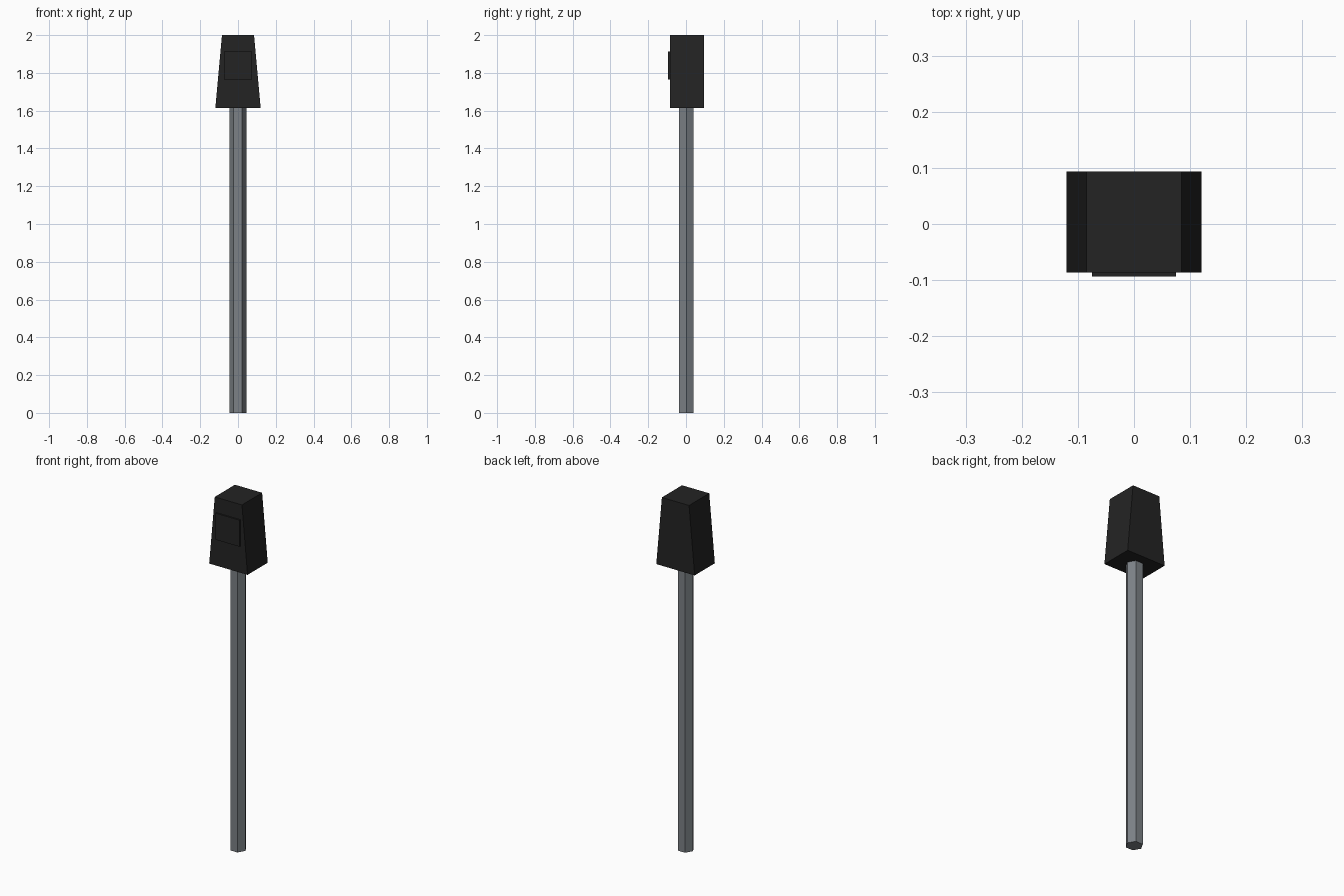
import bpy
import math

if "Cube" in bpy.data.objects:
    bpy.data.objects.remove(bpy.data.objects["Cube"])

Y0 = 0.004  # pole and head share this depth centre, the front plate balances it


def material(name, rgb):
    m = bpy.data.materials.new(name)
    m.diffuse_color = (*rgb, 1.0)
    m.use_nodes = True
    m.node_tree.nodes["Principled BSDF"].inputs["Base Color"].default_value = m.diffuse_color
    return m


black = material("matte black", (0.017, 0.017, 0.017))
steel = material("grey steel", (0.20, 0.22, 0.24))


def prism(name, profile, y_front, y_back, mat):
    """Extrude an x-z profile along y."""
    n = len(profile)
    verts = [(x, y, z) for y in (y_front, y_back) for x, z in profile]
    faces = [list(range(n)), list(range(2 * n - 1, n - 1, -1))]
    faces += [[i, i + n, (i + 1) % n + n, (i + 1) % n] for i in range(n)]
    mesh = bpy.data.meshes.new(name)
    mesh.from_pydata(verts, [], faces)
    mesh.materials.append(mat)
    obj = bpy.data.objects.new(name, mesh)
    bpy.context.collection.objects.link(obj)
    return obj


# Hexagonal pole, corners pointing along x
bpy.ops.mesh.primitive_cylinder_add(vertices=6, radius=0.045, depth=1.614,
                                    location=(0, Y0 / 2, 0.807),
                                    rotation=(0, 0, math.pi / 6))
pole = bpy.context.object
pole.name = "pole"
pole.data.materials.append(steel)

# Tapered head
prism("head", [(-0.12, 1.614), (0.12, 1.614), (0.085, 2.0), (-0.085, 2.0)],
      Y0 - 0.09, Y0 + 0.09, black)

# Thin raised plate on the front of the head
prism("front_plate", [(-0.075, 1.764), (0.075, 1.764), (0.075, 1.914), (-0.075, 1.914)],
      Y0 - 0.098, Y0 - 0.089, black)
